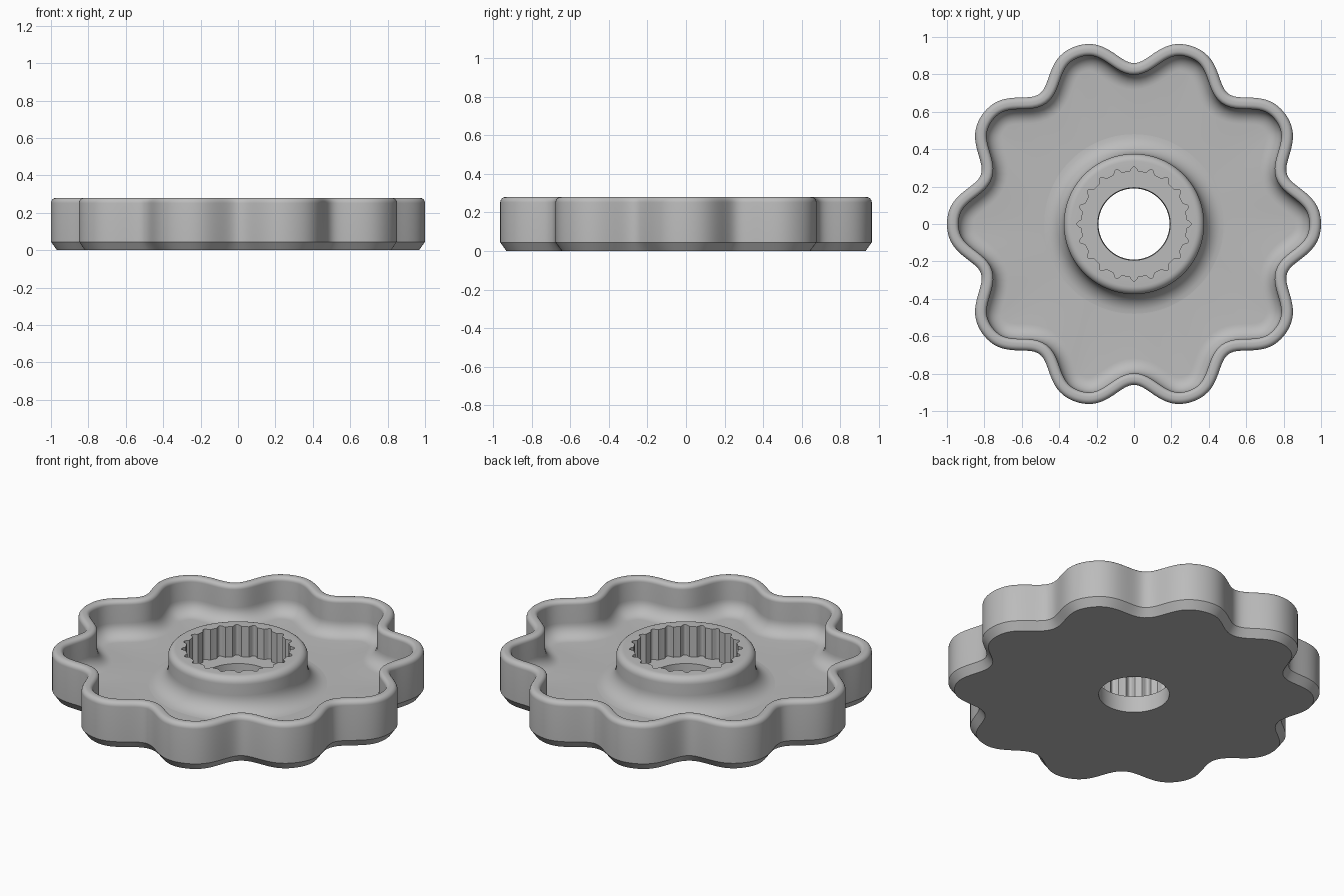
import bpy, bmesh, math
from mathutils import Vector

STEPS = 360      # points around each loop
FLOOR = 0.07     # height of the dish floor
TOP = 0.28

cube = bpy.data.objects.get("Cube")
if cube:
    bpy.data.objects.remove(cube)

grey = bpy.data.materials.new("plain_grey")
grey.use_nodes = True
grey.diffuse_color = (0.5, 0.5, 0.5, 1)
grey.node_tree.nodes["Principled BSDF"].inputs["Base Color"].default_value = (0.5, 0.5, 0.5, 1)


def lobed(a):
    """Radius of the ten-lobed outline."""
    return 0.94 + 0.07 * math.cos(10 * a) - 0.01 * math.cos(20 * a)


def splined(a):
    """Radius of the twenty-notch socket."""
    return 0.281 + 0.024 * max(0, math.cos(20 * a))


def loop(radius, z, inset=0):
    """Closed loop from a radius function, moved inwards along its normals."""
    def at(i):
        a = math.tau * i / STEPS
        return Vector((math.cos(a), math.sin(a), 0)) * radius(a)
    points = []
    for i in range(STEPS):
        tangent = (at(i + 1) - at(i - 1)).normalized()
        inward = Vector((-tangent.y, tangent.x, 0))
        points.append(at(i) + inward * inset + Vector((0, 0, z)))
    return points


def circle(r, z):
    return loop(lambda a: r, z)


def arc(cx, cz, r, start, end, count=6):
    """Points of a fillet in a profile."""
    for i in range(count + 1):
        a = math.radians(start + (end - start) * i / count)
        yield cx + r * math.cos(a), cz + r * math.sin(a)


def loft(name, loops):
    bm = bmesh.new()
    rings = [[bm.verts.new(p) for p in pts] for pts in loops]
    for low, high in zip(rings, rings[1:]):
        for i in range(STEPS):
            j = (i + 1) % STEPS
            bm.faces.new((low[i], low[j], high[j], high[i]))
    mesh = bpy.data.meshes.new(name)
    bm.to_mesh(mesh)
    bm.free()
    mesh.materials.append(grey)
    obj = bpy.data.objects.new(name, mesh)
    bpy.context.collection.objects.link(obj)
    bpy.ops.object.select_all(action='DESELECT')
    obj.select_set(True)
    bpy.context.view_layer.objects.active = obj
    bpy.ops.object.shade_smooth_by_angle(angle=math.radians(32))
    return obj


# Lobed dish: underside, chamfer, rounded rim, inner wall, fillet and floor
rim = [(0.032, 0), (0, 0.045)]
rim += arc(0.028, TOP - 0.028, 0.028, 180, 90)
rim += arc(0.038, TOP - 0.024, 0.024, 90, 0)
rim += arc(0.142, FLOOR + 0.08, 0.08, 180, 270, 8)
dish = [circle(0.19, 0)]
dish += [loop(lobed, z, inset) for inset, z in rim]
dish.append(circle(0.48, FLOOR))
loft("lobed_dish", dish)

# Hub: base fillet, rounded shoulder, notched socket, ledge and through hole
profile = list(arc(0.48, FLOOR + 0.105, 0.105, 270, 180, 8))
profile += arc(0.335, TOP - 0.04, 0.04, 0, 90)
hub = [circle(r, z) for r, z in profile]
hub += [loop(splined, TOP), loop(splined, 0.1)]
hub += [circle(0.194, 0.1), circle(0.19, 0)]
loft("socket_hub", hub)
